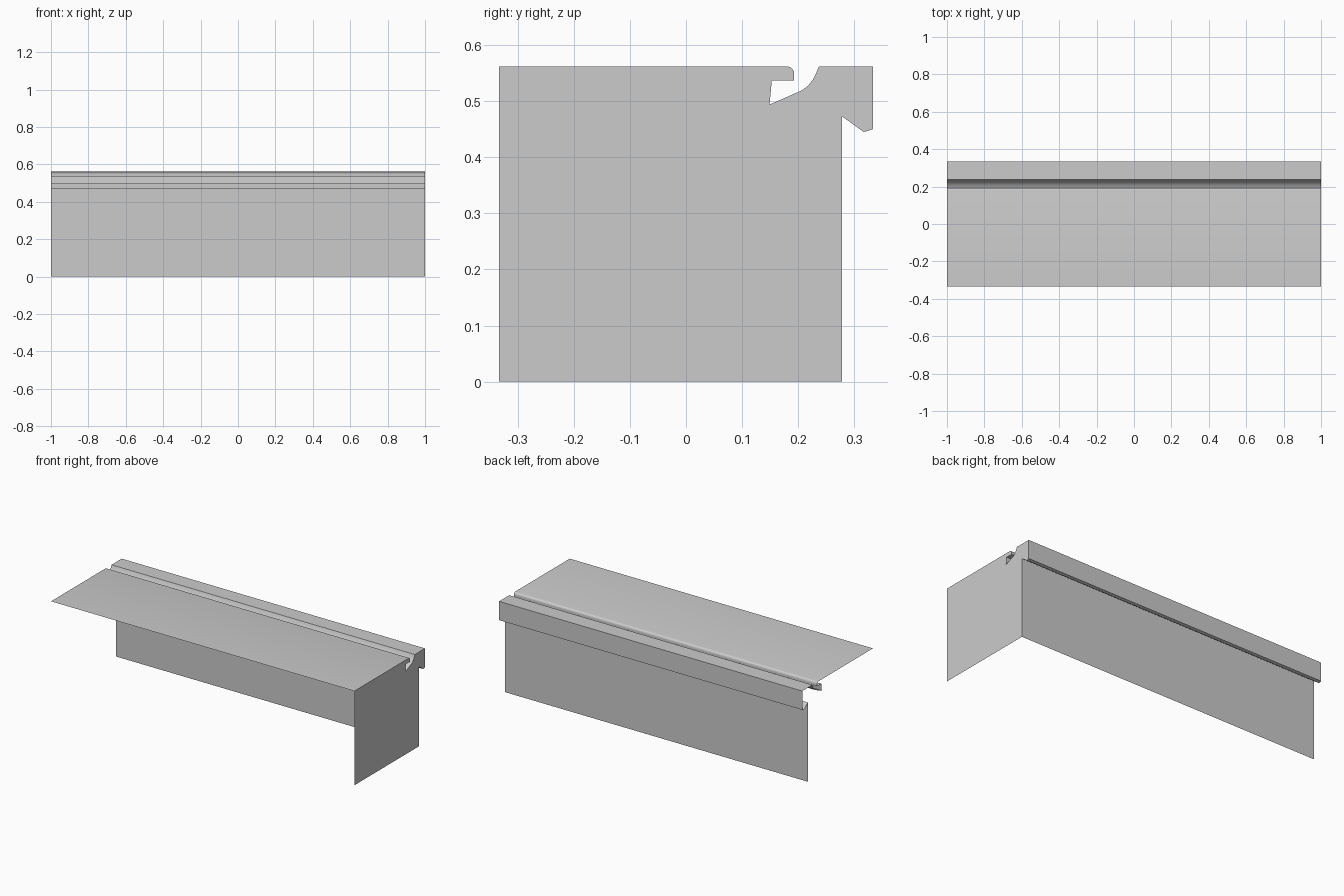
import bpy, bmesh, math

if "Cube" in bpy.data.objects:
    bpy.data.objects.remove(bpy.data.objects["Cube"])

grey = bpy.data.materials.new("light grey")
grey.diffuse_color = (0.6, 0.6, 0.6, 1)
grey.use_nodes = True
grey.node_tree.nodes["Principled BSDF"].inputs["Base Color"].default_value = grey.diffuse_color

# Cross-section (y, z): top, rounded nosing, undercut groove, drip lip, back wall
profile = [(-0.333, 0.562), (0.180, 0.562)]
profile += [(0.180 + 0.013 * math.sin(a), 0.549 + 0.013 * math.cos(a))
            for a in (math.radians(d) for d in (22.5, 45, 67.5, 90))]
profile += [(0.193, 0.537), (0.153, 0.537), (0.149, 0.494),
            (0.206, 0.519), (0.217, 0.527), (0.226, 0.538), (0.232, 0.550),
            (0.237, 0.562), (0.333, 0.562), (0.333, 0.450), (0.317, 0.445),
            (0.278, 0.473), (0.278, 0.0)]


def make(name, bm):
    mesh = bpy.data.meshes.new(name)
    bm.to_mesh(mesh)
    bm.free()
    mesh.materials.append(grey)
    ob = bpy.data.objects.new(name, mesh)
    bpy.context.collection.objects.link(ob)
    bpy.context.view_layer.objects.active = ob
    ob.select_set(True)
    bpy.ops.object.shade_smooth_by_angle(angle=math.radians(30))
    ob.select_set(False)
    return ob


# Open shell: profile swept along x, with open front, bottom and left end
bm = bmesh.new()
left = [bm.verts.new((-1, y, z)) for y, z in profile]
right = [bm.verts.new((1, y, z)) for y, z in profile]
for i in range(len(profile) - 1):
    bm.faces.new((left[i], right[i], right[i + 1], left[i + 1]))
bm.normal_update()
if bm.faces[:][0].normal.z < 0:
    bmesh.ops.reverse_faces(bm, faces=bm.faces[:])
make("edge_shell", bm)

# Flat cap on the right end, closed by the front bottom corner
bm = bmesh.new()
cap = bm.faces.new([bm.verts.new((1, y, z)) for y, z in profile + [(-0.333, 0.0)]])
cap.normal_update()
if cap.normal.x < 0:
    cap.normal_flip()
bmesh.ops.triangulate(bm, faces=[cap])
make("end_cap", bm)
